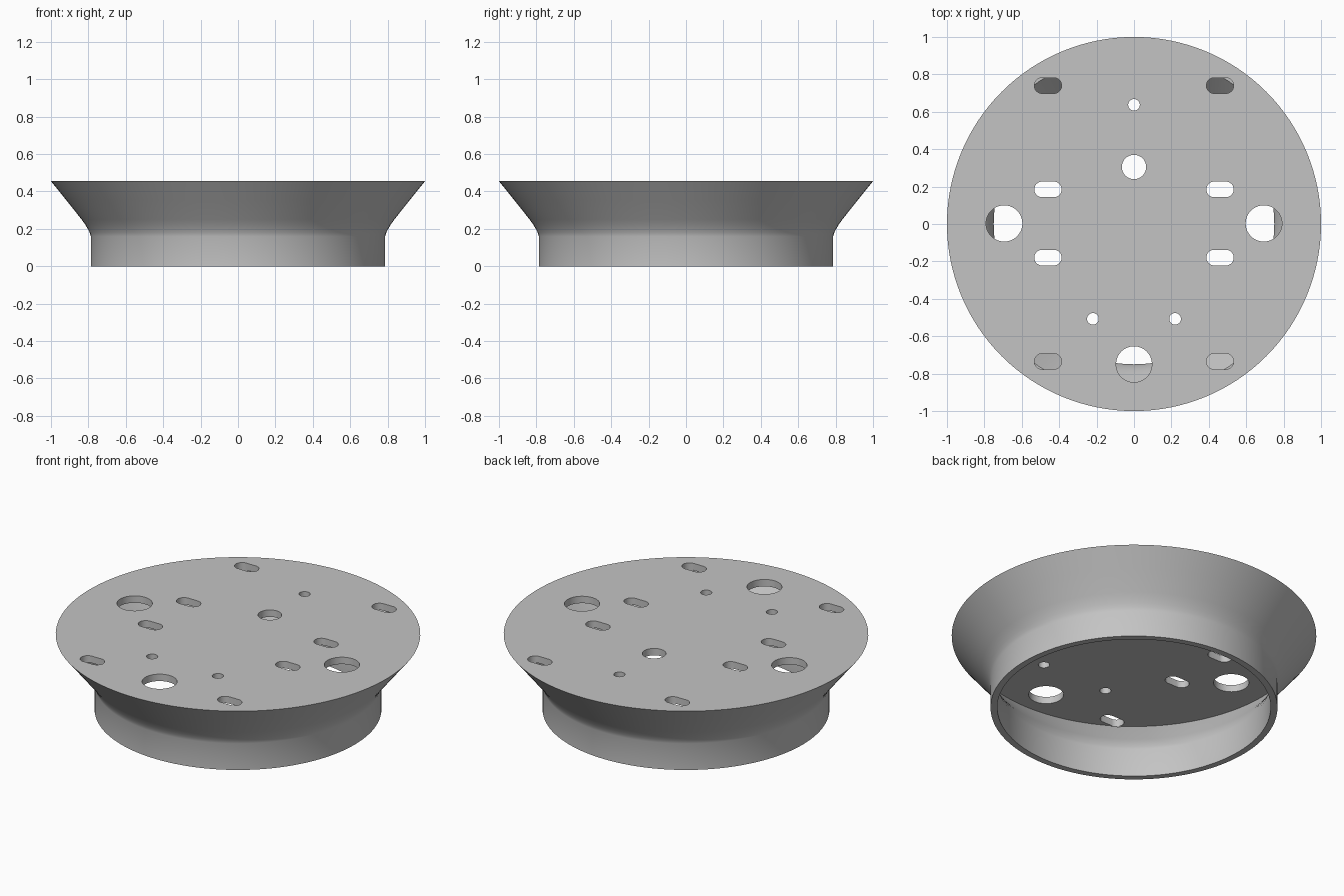
import bpy, bmesh, math

if "Cube" in bpy.data.objects:
    bpy.data.objects.remove(bpy.data.objects["Cube"])

SEG = 128
TOP, UNDER = 0.455, 0.413

grey = bpy.data.materials.new("light_grey")
grey.diffuse_color = (0.55, 0.55, 0.55, 1)
grey.use_nodes = True
grey.node_tree.nodes["Principled BSDF"].inputs["Base Color"].default_value = grey.diffuse_color


def new_object(name, bm):
    bmesh.ops.recalc_face_normals(bm, faces=bm.faces)
    mesh = bpy.data.meshes.new(name)
    bm.to_mesh(mesh)
    bm.free()
    ob = bpy.data.objects.new(name, mesh)
    bpy.context.collection.objects.link(ob)
    mesh.materials.append(grey)
    return ob


# flared hollow cap: profile from top rim, down outside, up inside
profile = [(1.0, TOP), (0.918, 0.353), (0.836, 0.25), (0.818, 0.225), (0.803, 0.2),
           (0.793, 0.18), (0.787, 0.16), (0.787, 0.0),
           (0.75, 0.0), (0.75, 0.17), (0.757, 0.19), (0.767, 0.212), (0.782, 0.237),
           (0.8, 0.262), (0.922, UNDER)]
bm = bmesh.new()
rings = []
for r, z in profile:
    rings.append([bm.verts.new((r * math.cos(2 * math.pi * i / SEG),
                                r * math.sin(2 * math.pi * i / SEG), z)) for i in range(SEG)])
for a, b in zip(rings, rings[1:]):
    for i in range(SEG):
        j = (i + 1) % SEG
        bm.faces.new((a[i], b[i], b[j], a[j]))
bm.faces.new(rings[0])      # top plate
bm.faces.new(rings[-1])     # underside of plate
body = new_object("flared_cap", bm)

# cutter: round holes and slots (half = half length of the straight part)
bm = bmesh.new()


def add_hole(x, y, r, half=0.0, n=48):
    pts = []
    for i in range(n):
        a = 2 * math.pi * (i + 0.5) / n
        c = math.cos(a)
        pts.append((x + r * c + math.copysign(half, c), y + r * math.sin(a)))
    lo = [bm.verts.new((px, py, UNDER - 0.008)) for px, py in pts]
    hi = [bm.verts.new((px, py, TOP + 0.05)) for px, py in pts]
    bm.faces.new(lo[::-1])
    bm.faces.new(hi)
    for i in range(n):
        j = (i + 1) % n
        bm.faces.new((lo[i], lo[j], hi[j], hi[i]))


for s in (-1, 1):
    add_hole(s * 0.694, 0.003, 0.097)          # side holes
    add_hole(s * 0.22, -0.507, 0.031)          # small front holes
    for y in (0.74, 0.185, -0.18, -0.735):
        add_hole(s * 0.46, y, 0.042, 0.031)    # slots
add_hole(0, -0.75, 0.096)                      # front hole
add_hole(0, 0.305, 0.065)                      # middle hole
add_hole(0, 0.637, 0.031)                      # small back hole
cutter = new_object("hole_cutter", bm)
cutter.hide_render = True

# cut holes, then smooth the round walls
mod = body.modifiers.new("holes", 'BOOLEAN')
mod.operation = 'DIFFERENCE'
mod.solver = 'EXACT'
mod.object = cutter
bpy.ops.object.select_all(action='DESELECT')
body.select_set(True)
bpy.context.view_layer.objects.active = body
bpy.ops.object.modifier_apply(modifier=mod.name)
bpy.data.objects.remove(cutter)
bpy.ops.object.shade_smooth_by_angle(angle=math.radians(30))
